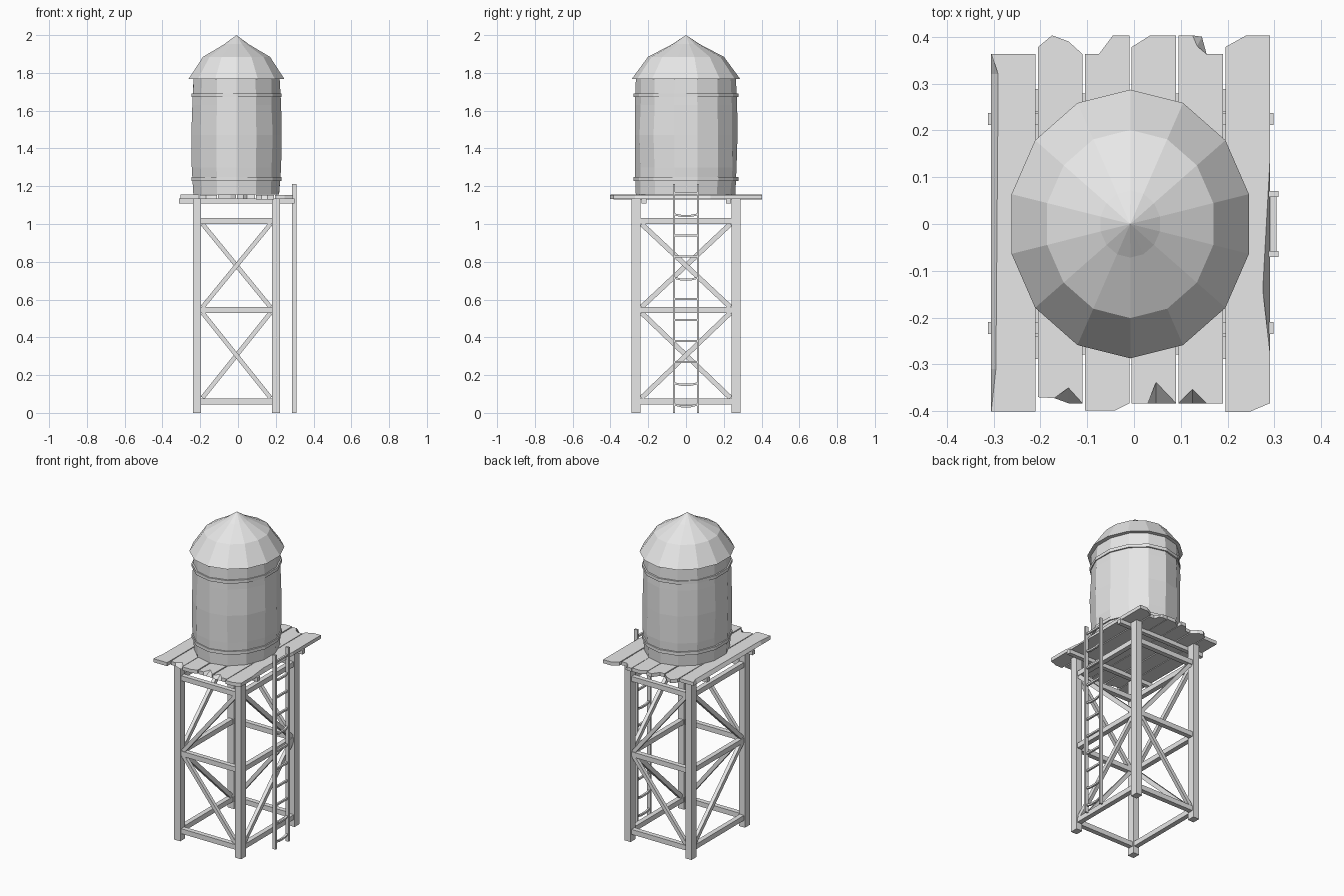
import bpy, bmesh, math, random
from mathutils import Vector

random.seed(4)
if "Cube" in bpy.data.objects:
    bpy.data.objects.remove(bpy.data.objects["Cube"], do_unlink=True)

GREY = (0.8, 0.8, 0.8, 1)
mat = bpy.data.materials.new("plain grey")
mat.use_nodes = True
mat.diffuse_color = GREY
mat.node_tree.nodes["Principled BSDF"].inputs["Base Color"].default_value = GREY

CX = -0.008      # tower axis
SIDES = 14


def finish(name, bm):
    bmesh.ops.recalc_face_normals(bm, faces=bm.faces)
    mesh = bpy.data.meshes.new(name)
    bm.to_mesh(mesh)
    bm.free()
    mesh.materials.append(mat)
    ob = bpy.data.objects.new(name, mesh)
    bpy.context.collection.objects.link(ob)
    return ob


def loft(name, rings):
    """Skin a stack of equal point loops and cap both ends."""
    bm = bmesh.new()
    loops = [[bm.verts.new(p) for p in ring] for ring in rings]
    n = len(loops[0])
    for a, b in zip(loops, loops[1:]):
        for i in range(n):
            j = (i + 1) % n
            bm.faces.new((a[i], a[j], b[j], b[i]))
    bm.faces.new(loops[0])
    bm.faces.new(loops[-1])
    bmesh.ops.remove_doubles(bm, verts=bm.verts, dist=0.0002)
    return finish(name, bm)


def oval(rx, ry, z, jitter=0):
    ring = []
    for i in range(SIDES):
        a = math.tau * i / SIDES
        k = 1 + random.uniform(-jitter, jitter)
        ring.append((CX + rx * k * math.sin(a), ry * k * math.cos(a), z))
    return ring


def box(name, lo, hi):
    (x0, y0, z0), (x1, y1, z1) = lo, hi
    flat = [(x0, y0), (x1, y0), (x1, y1), (x0, y1)]
    return loft(name, [[(x, y, z) for x, y in flat] for z in (z0, z1)])


def bar(name, path, side, w, d):
    """Rectangular bar along a path; side is its depth direction."""
    path = [Vector(p) for p in path]
    side = Vector(side)
    across = (path[-1] - path[0]).normalized().cross(side).normalized()
    corners = [(-1, -1), (1, -1), (1, 1), (-1, 1)]
    return loft(name, [[p + across * w / 2 * u + side * d / 2 * v for u, v in corners]
                       for p in path])


# Tank: slightly uneven staves, two hoops, domed roof and cap
stave_rings = [(0.975, 1.155), (1, 1.3), (1.01, 1.47), (1, 1.63), (0.98, 1.775)]
loft("tank_body", [oval(0.24 * k, 0.27 * k, z, 0.016) for k, z in stave_rings])
for name, z in (("lower_hoop", 1.238), ("upper_hoop", 1.682)):
    loft(name, [oval(0.245, 0.277, z + dz) for dz in (-0.01, 0.01)])
roof = [(1, 1.768), (0.7, 1.885), (0.22, 1.957)]
loft("tank_roof", [oval(0.26 * k, 0.287 * k, z) for k, z in roof])
loft("roof_cap", [oval(0.26 * k, 0.287 * k, z) for k, z in ((0.25, 1.953), (0.0001, 2.0))])

# Platform planks: outline points, optionally with a chip shift of the top edge
planks = [
    [(-.305, -.4), (-.21, -.4), (-.21, .363), (-.305, .363),
     (-.305, .32, .015, 0), (-.305, -.31, .01, 0)],
    [(-.205, -.37), (-.17, -.372), (-.14, -.383, 0, .033), (-.11, -.383),
     (-.11, .363), (-.14, .39), (-.175, .403), (-.205, .378)],
    [(-.105, -.398), (-.04, -.398), (-.01, -.383), (-.01, .403),
     (-.045, .403), (-.075, .363), (-.105, .363)],
    [(-.005, -.383), (.03, -.383), (.047, -.383, 0, .045), (.09, -.383),
     (.09, .403), (.035, .403), (-.005, .378)],
    [(.095, -.383), (.125, -.383, 0, .03), (.155, -.383), (.19, -.383),
     (.19, .363), (.155, .363), (.145, .4, -.01, -.02), (.125, .403), (.095, .403)],
    [(.195, -.402), (.245, -.402), (.29, -.383), (.29, -.27),
     (.29, -.14, -.015, 0), (.29, .13), (.29, .403), (.24, .403), (.195, .378)],
]
for n, outline in enumerate(planks):
    pts = [tuple(p) + (0,) * (4 - len(p)) for p in outline]
    dz = random.uniform(-0.003, 0.002)
    loft(f"plank_{n + 1}", [[(x, y, 1.133 + dz) for x, y, u, v in pts],
                            [(x + u, y + v, 1.155 + dz) for x, y, u, v in pts]])

# Joists under the planks
for name, y in (("front_joist", -0.222), ("back_joist", 0.224)):
    box(name, (-0.312, y - 0.013, 1.108), (0.298, y + 0.013, 1.134))

# Legs
LX, LY = 0.21, 0.264
for sx, xname in ((-1, "right"), (1, "left")):
    for sy, yname in ((-1, "front"), (1, "back")):
        x, y = CX + sx * LX, sy * LY
        box(f"{yname}_{xname}_leg", (x - 0.021, y - 0.024, 0), (x + 0.021, y + 0.024, 1.135))

# Horizontal rails and zigzag braces, turned half round for the opposite side
for s, xname, yname in ((1, "left", "front"), (-1, "right", "back")):
    for z in (0.06, 0.545, 1.015):
        y, x = -s * LY, CX + s * LX
        bar(f"{yname}_rail", [(CX - LX, y, z), (CX + LX, y, z)], (0, 1, 0), 0.031, 0.03)
        bar(f"{xname}_rail", [(x, -LY, z), (x, LY, z)], (1, 0, 0), 0.031, 0.03)
    for z_in, z_out in ((0.08, 0.53), (1.0, 0.56)):
        bar(f"{yname}_brace", [(CX - s * 0.18, -s * LY, z_out), (CX + s * 0.18, -s * LY, z_in)],
            (0, 1, 0), 0.023, 0.022)
        bar(f"{xname}_brace", [(CX + s * LX, -s * 0.235, z_in), (CX + s * LX, s * 0.235, z_out)],
            (1, 0, 0), 0.026, 0.022)

# Ladder with some sagging rungs
for y in (-0.064, 0.064):
    box("ladder_rail", (0.287, y - 0.006, 0), (0.309, y + 0.006, 1.212))
sags = {0: 0.01, 1: 0.008, 6: 0.01, 9: 0.008}
for i in range(11):
    z, sag = 0.045 + i * 0.1118, sags.get(i, 0)
    bar("ladder_rung", [(0.298, y, z - sag * (abs(y) < 0.05)) for y in (-0.064, -0.025, 0.025, 0.064)],
        (1, 0, 0), 0.011, 0.012)
